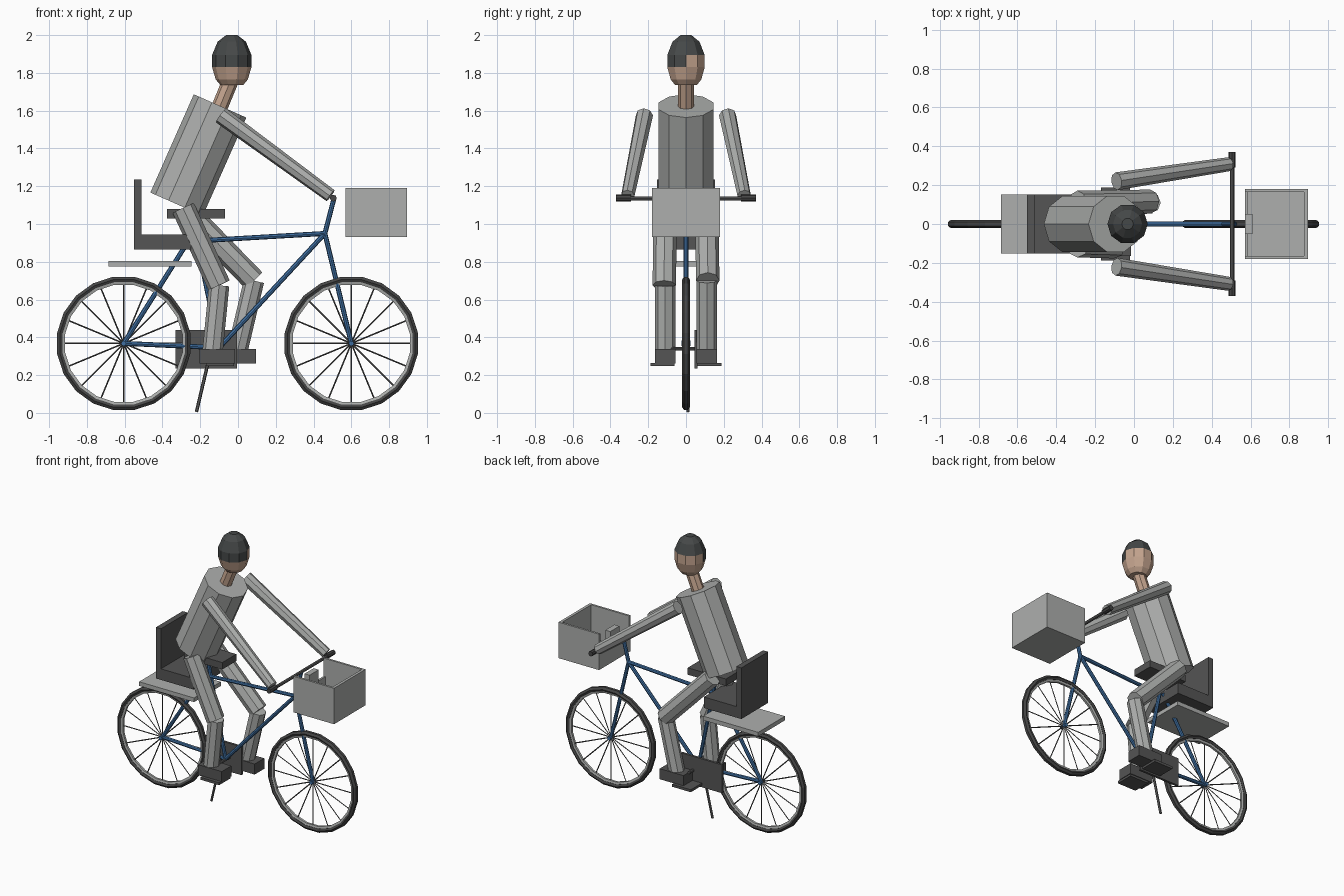
import bpy, bmesh, math
from mathutils import Vector

if "Cube" in bpy.data.objects:
    bpy.data.objects.remove(bpy.data.objects["Cube"], do_unlink=True)


def material(name, rgb):
    m = bpy.data.materials.new(name)
    m.use_nodes = True
    m.diffuse_color = (*rgb, 1)
    bsdf = next(n for n in m.node_tree.nodes if n.type == 'BSDF_PRINCIPLED')
    bsdf.inputs["Base Color"].default_value = (*rgb, 1)
    return m


GREY = material("light_grey", (0.42, 0.43, 0.42))
DARK = material("dark_grey", (0.09, 0.09, 0.09))
RUBBER = material("tyre_black", (0.06, 0.06, 0.06))
HAIR = material("hair_charcoal", (0.06, 0.065, 0.065))
BLUE = material("frame_blue", (0.05, 0.16, 0.36))
SKIN = material("skin", (0.55, 0.37, 0.27))
METAL = material("metal_grey", (0.12, 0.12, 0.12))


def finish(name, bm, *mats):
    bmesh.ops.recalc_face_normals(bm, faces=bm.faces)
    mesh = bpy.data.meshes.new(name)
    bm.to_mesh(mesh)
    bm.free()
    for m in mats:
        mesh.materials.append(m)
    ob = bpy.data.objects.new(name, mesh)
    bpy.context.collection.objects.link(ob)
    return ob


def add_box(bm, lo, hi):
    lo, hi = Vector(lo), Vector(hi)
    verts = bmesh.ops.create_cube(bm, size=1)["verts"]
    for v in verts:
        v.co = Vector(a * b for a, b in zip(v.co, hi - lo)) + (lo + hi) / 2


def box(name, lo, hi, mat):
    bm = bmesh.new()
    add_box(bm, lo, hi)
    return finish(name, bm, mat)


def add_rod(bm, a, b, r1, r2, sides):
    a, b = Vector(a), Vector(b)
    d = b - a
    verts = bmesh.ops.create_cone(bm, cap_ends=True, segments=sides, radius1=r1,
                                  radius2=r2, depth=d.length)["verts"]
    rot = d.to_track_quat('Z', 'Y')
    for v in verts:
        v.co = rot @ v.co + (a + b) / 2


def rod(name, a, b, r, mat, sides=8, r2=None):
    bm = bmesh.new()
    add_rod(bm, a, b, r, r if r2 is None else r2, sides)
    return finish(name, bm, mat)


def hoop(name, x, z, profile, mat, segs=20):
    # closed (radius, y) profile swept round a horizontal axle
    bm = bmesh.new()
    rings = []
    for i in range(segs):
        t = 2 * math.pi * (i + 0.5) / segs
        rings.append([bm.verts.new((x + r * math.cos(t), y, z + r * math.sin(t)))
                      for r, y in profile])
    n = len(profile)
    for i in range(segs):
        a, b = rings[i], rings[(i + 1) % segs]
        for j in range(n):
            k = (j + 1) % n
            bm.faces.new((a[j], a[k], b[k], b[j]))
    return finish(name, bm, mat)


# wheels
TYRE = [(0.357, -0.01), (0.357, 0.01), (0.342, 0.021), (0.328, 0.014),
        (0.328, -0.014), (0.342, -0.021)]
RIM = [(0.329, -0.012), (0.329, 0.012), (0.314, 0.008), (0.314, -0.008)]
HUB_Z = 0.368
for label, x in (("rear", -0.605), ("front", 0.6)):
    hoop(label + "_tyre", x, HUB_Z, TYRE, RUBBER)
    hoop(label + "_rim", x, HUB_Z, RIM, GREY)
    bm = bmesh.new()
    for i in range(16):
        t = math.tau * i / 16
        add_rod(bm, (x, 0, HUB_Z),
                (x + 0.32 * math.cos(t), 0, HUB_Z + 0.32 * math.sin(t)), 0.004, 0.004, 4)
    finish(label + "_spokes", bm, METAL)
    rod(label + "_hub", (x, -0.025, HUB_Z), (x, 0.025, HUB_Z), 0.014, BLUE)

# frame tubes, as (x, z) pairs in the middle plane
REAR, CRANK, SEAT, HEAD, FRONT = (-0.605, 0.368), (-0.1, 0.345), (-0.225, 0.91), (0.46, 0.95), (0.6, 0.368)
for name, a, b in (("chain_stay", REAR, CRANK), ("seat_stay", REAR, (-0.25, 0.93)),
                   ("seat_tube", CRANK, (-0.245, 1.04)), ("top_tube", SEAT, HEAD),
                   ("down_tube", CRANK, HEAD), ("fork", HEAD, FRONT),
                   ("handlebar_stem", HEAD, (0.508, 1.135))):
    rod(name, (a[0], 0, a[1]), (b[0], 0, b[1]), 0.013, BLUE)
rod("kickstand", (-0.14, 0.01, 0.345), (-0.22, 0.01, 0.005), 0.009, METAL, 6)
rod("handlebar", (0.505, -0.34, 1.135), (0.505, 0.34, 1.135), 0.011, METAL)
rod("crank_axle", (-0.1, -0.11, 0.34), (-0.1, 0.11, 0.34), 0.01, METAL)

# saddle, chain guard, rack and rear seat
box("saddle", (-0.375, -0.08, 1.03), (-0.07, 0.08, 1.08), DARK)
box("chain_guard", (-0.33, 0.045, 0.235), (-0.005, 0.062, 0.44), DARK)
box("rear_rack", (-0.685, -0.153, 0.775), (-0.245, 0.153, 0.805), GREY)
box("rear_seat_base", (-0.55, -0.153, 0.865), (-0.25, 0.153, 0.945), DARK)
box("rear_seat_back", (-0.55, -0.153, 0.945), (-0.51, 0.153, 1.235), DARK)

# basket with a low rear wall
bm = bmesh.new()
for lo, hi in (((0.57, -0.18, 0.93), (0.895, 0.18, 0.95)),
               ((0.875, -0.18, 0.95), (0.895, 0.18, 1.19)),
               ((0.57, -0.18, 0.95), (0.875, -0.165, 1.19)),
               ((0.57, 0.165, 0.95), (0.875, 0.18, 1.19)),
               ((0.57, -0.165, 0.95), (0.585, 0.165, 1.06))):
    add_box(bm, lo, hi)
finish("basket", bm, GREY)
box("basket_bracket", (0.57, -0.052, 1.06), (0.61, 0.052, 1.16), GREY)

# rider's torso and neck
rod("torso", (-0.325, 0, 1.105), (-0.095, 0, 1.625), 0.152, GREY, 10)
rod("neck", (-0.105, 0, 1.6), (-0.035, 0, 1.77), 0.043, SKIN, 8)

# head: stacked rings, hair on the upper faces
bm = bmesh.new()
SIDES = 10
rings = []
for z, r in ((1.735, 0.06), (1.765, 0.085), (1.83, 0.104), (1.895, 0.104), (1.965, 0.075), (2.0, 0.03)):
    rings.append([bm.verts.new((-0.033 + r * math.cos(math.tau * i / SIDES),
                                r * math.sin(math.tau * i / SIDES), z)) for i in range(SIDES)])
for a, b in zip(rings, rings[1:]):
    for i in range(SIDES):
        k = (i + 1) % SIDES
        bm.faces.new((a[i], a[k], b[k], b[i]))
bm.faces.new(rings[0])
bm.faces.new(rings[-1])
for f in bm.faces:
    c = f.calc_center_median()
    f.material_index = int(c.z > 1.9 or (c.z > 1.83 and c.y < 0.01))
finish("head", bm, SKIN, HAIR)

# limbs: side sign, knee, ankle, shoe span
for label, s, knee, ankle, shoe in (
        ("right", -1, (-0.1, 0.675), (-0.135, 0.32), (-0.205, -0.015)),
        ("left", 1, (0.085, 0.7), (-0.005, 0.32), (-0.095, 0.095))):
    rod(label + "_arm", (-0.09, s * 0.22, 1.575), (0.49, s * 0.308, 1.15), 0.046, GREY, 8, 0.036)
    rod(label + "_grip", (0.505, s * 0.29, 1.137), (0.505, s * 0.37, 1.137), 0.018, RUBBER)
    rod(label + "_thigh", (-0.29, s * 0.11, 1.085), (knee[0], s * 0.115, knee[1]), 0.062, GREY)
    rod(label + "_shin", (knee[0], s * 0.11, knee[1]), (ankle[0], s * 0.11, ankle[1]), 0.054, GREY)
    y0, y1 = sorted((s * 0.055, s * 0.165))
    box(label + "_shoe", (shoe[0], y0, 0.262), (shoe[1], y1, 0.338), DARK)
    y0, y1 = sorted((s * 0.06, s * 0.188))
    box(label + "_pedal", (-0.17, y0, 0.247), (-0.02, y1, 0.265), DARK)
